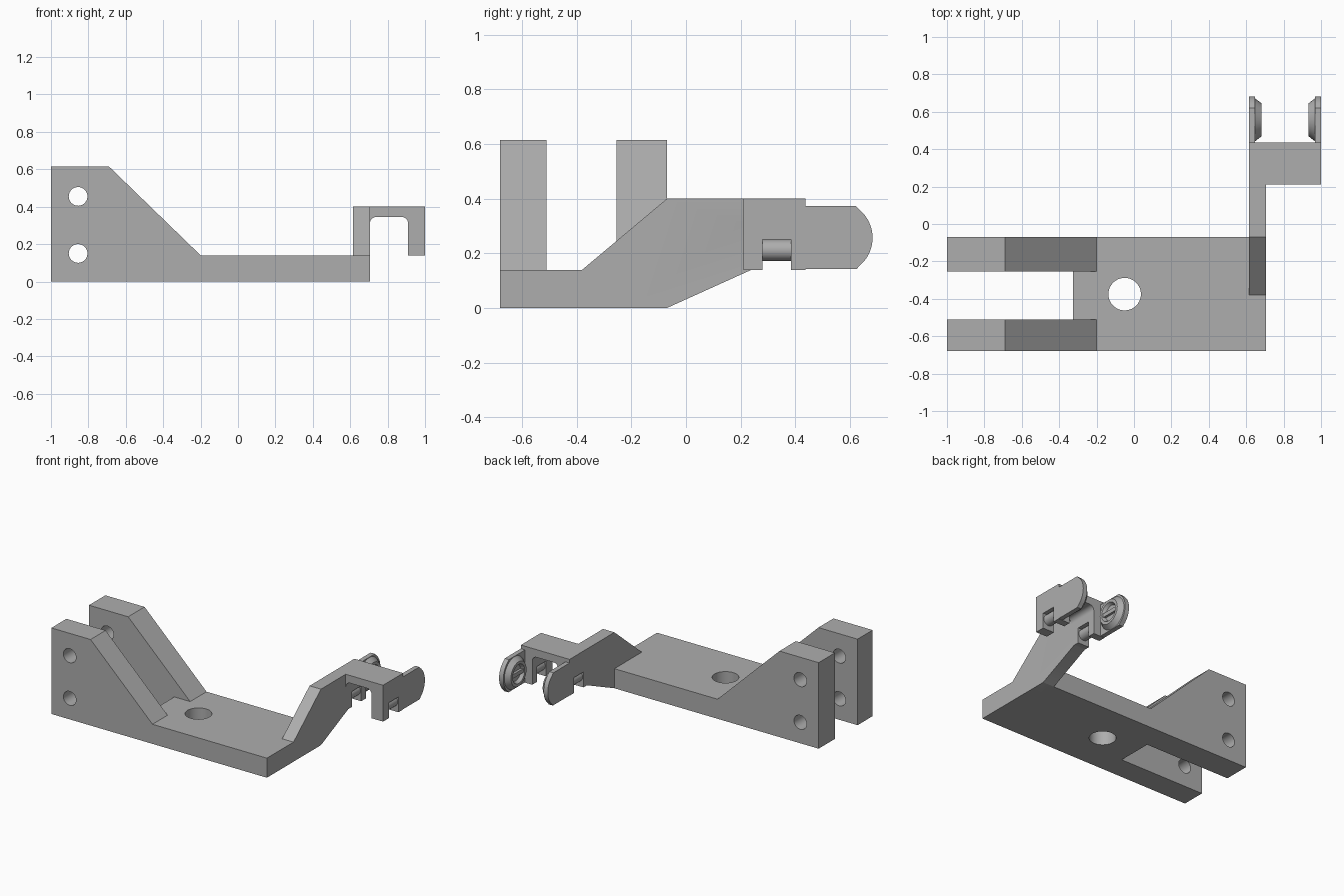
import bpy, bmesh, math
from mathutils import Vector

cube = bpy.data.objects.get("Cube")
if cube:
    bpy.data.objects.remove(cube, do_unlink=True)

grey = bpy.data.materials.new("plain grey")
grey.use_nodes = True
colour = (0.42, 0.42, 0.42, 1)
grey.diffuse_color = colour
grey.node_tree.nodes["Principled BSDF"].inputs["Base Color"].default_value = colour


def finish(name, bm):
    bmesh.ops.recalc_face_normals(bm, faces=bm.faces)
    mesh = bpy.data.meshes.new(name)
    bm.to_mesh(mesh)
    bm.free()
    mesh.materials.append(grey)
    obj = bpy.data.objects.new(name, mesh)
    bpy.context.collection.objects.link(obj)
    return obj


def prism(name, points, axis, low, high):
    """Extrude a 2D outline along an axis; the outline uses the other two axes in order."""
    bm = bmesh.new()
    verts = []
    for p in points:
        co = list(p)
        co.insert(axis, low)
        verts.append(bm.verts.new(co))
    face = bm.faces.new(verts)
    new = bmesh.ops.extrude_face_region(bm, geom=[face])["geom"]
    shift = Vector((0, 0, 0))
    shift[axis] = high - low
    bmesh.ops.translate(bm, vec=shift, verts=[v for v in new if isinstance(v, bmesh.types.BMVert)])
    return finish(name, bm)


def box(name, x0, x1, y0, y1, z0, z1):
    return prism(name, [(x0, y0), (x1, y0), (x1, y1), (x0, y1)], 2, z0, z1)


def arc(u, v, r, start, end, n):
    return [(u + r * math.cos(math.radians(start + (end - start) * i / n)),
             v + r * math.sin(math.radians(start + (end - start) * i / n))) for i in range(n + 1)]


def circle(u, v, r, n=40):
    return arc(u, v, r, 0, 360, n)[:-1]


def combine(obj, other, mode="DIFFERENCE"):
    mod = obj.modifiers.new("cut", "BOOLEAN")
    mod.operation = mode
    mod.solver = "EXACT"
    mod.object = other
    bpy.context.view_layer.objects.active = obj
    bpy.ops.object.modifier_apply(modifier=mod.name)
    bpy.data.objects.remove(other, do_unlink=True)


# Base plate with the two raised fork arms
body = prism("bracket_body", [(-1, 0), (0.705, 0), (0.705, 0.14), (-0.2, 0.14),
                              (-0.69, 0.615), (-1, 0.615)], 1, -0.68, -0.07)
combine(body, box("fork_slot", -1.2, -0.325, -0.51, -0.255, -0.2, 1))
combine(body, box("fork_gap", -1.2, 0, -0.51, -0.255, 0.14, 1))
for z in (0.15, 0.455):
    combine(body, prism("bolt_hole", circle(-0.855, z, 0.05), 1, -1, 1))
combine(body, prism("plate_hole", circle(-0.05, -0.375, 0.087), 2, -1, 1))

# Rising side arm
arm = prism("side_arm", [(-0.38, 0.14), (-0.07, 0.4), (0.25, 0.4), (0.25, 0.14), (0.24, 0.14),
                         (-0.07, 0), (-0.2, 0)], 0, 0.615, 0.705)

# Channel clip with rounded inner corners and side notches
channel = [(0.615, 0.14), (0.705, 0.14)]
channel += arc(0.74, 0.31, 0.035, 180, 90, 6) + arc(0.875, 0.31, 0.035, 90, 0, 6)
channel += [(0.91, 0.14), (1, 0.14), (1, 0.4), (0.615, 0.4)]
clip = prism("channel_clip", channel, 1, 0.21, 0.437)
combine(clip, box("notch", 0.5, 1.1, 0.28, 0.385, 0, 0.25))
combine(clip, arm, "UNION")
combine(body, clip, "UNION")

# Rounded snap tabs with dished bosses facing each other
tab_outline = [(0.43, 0.142), (0.625, 0.142)]
tab_outline += arc(0.55, 0.257, 0.133, -52, 52, 16)
tab_outline += [(0.62, 0.374), (0.43, 0.374)]


def boss(name, x, side):
    """Conical ring around a sunken centre."""
    rings = [(0.115, 0), (0.088, 0.035), (0.068, 0.035), (0.055, 0.012)]
    n = 36
    bm = bmesh.new()
    loops = [[bm.verts.new((x + side * h, u, v)) for u, v in circle(0.557, 0.257, r, n)]
             for r, h in rings]
    for a, b in zip(loops, loops[1:]):
        for i in range(n):
            j = (i + 1) % n
            bm.faces.new((a[i], a[j], b[j], b[i]))
    bm.faces.new(loops[0])
    bm.faces.new(loops[-1])
    return finish(name, bm)


smooth = [body]
for label, outer, side in (("inner", 0.615, 1), ("outer", 1.0, -1)):
    inside = outer + side * 0.033
    smooth.append(prism(label + "_snap_tab", tab_outline, 0, *sorted((outer, inside))))
    smooth.append(boss(label + "_boss", inside - side * 0.001, side))
    # Bar across the dished centre
    box(label + "_boss_bar", *sorted((inside, inside + side * 0.028)), 0.495, 0.62, 0.243, 0.271)
    # Rounded catch held in the notch
    middle = outer + side * 0.045
    smooth.append(prism(label + "_catch", circle(middle, 0.212, 0.039, 20), 1, 0.275, 0.39))

bpy.ops.object.select_all(action="DESELECT")
for obj in smooth:
    obj.select_set(True)
bpy.context.view_layer.objects.active = body
bpy.ops.object.shade_smooth_by_angle(angle=math.radians(30))
